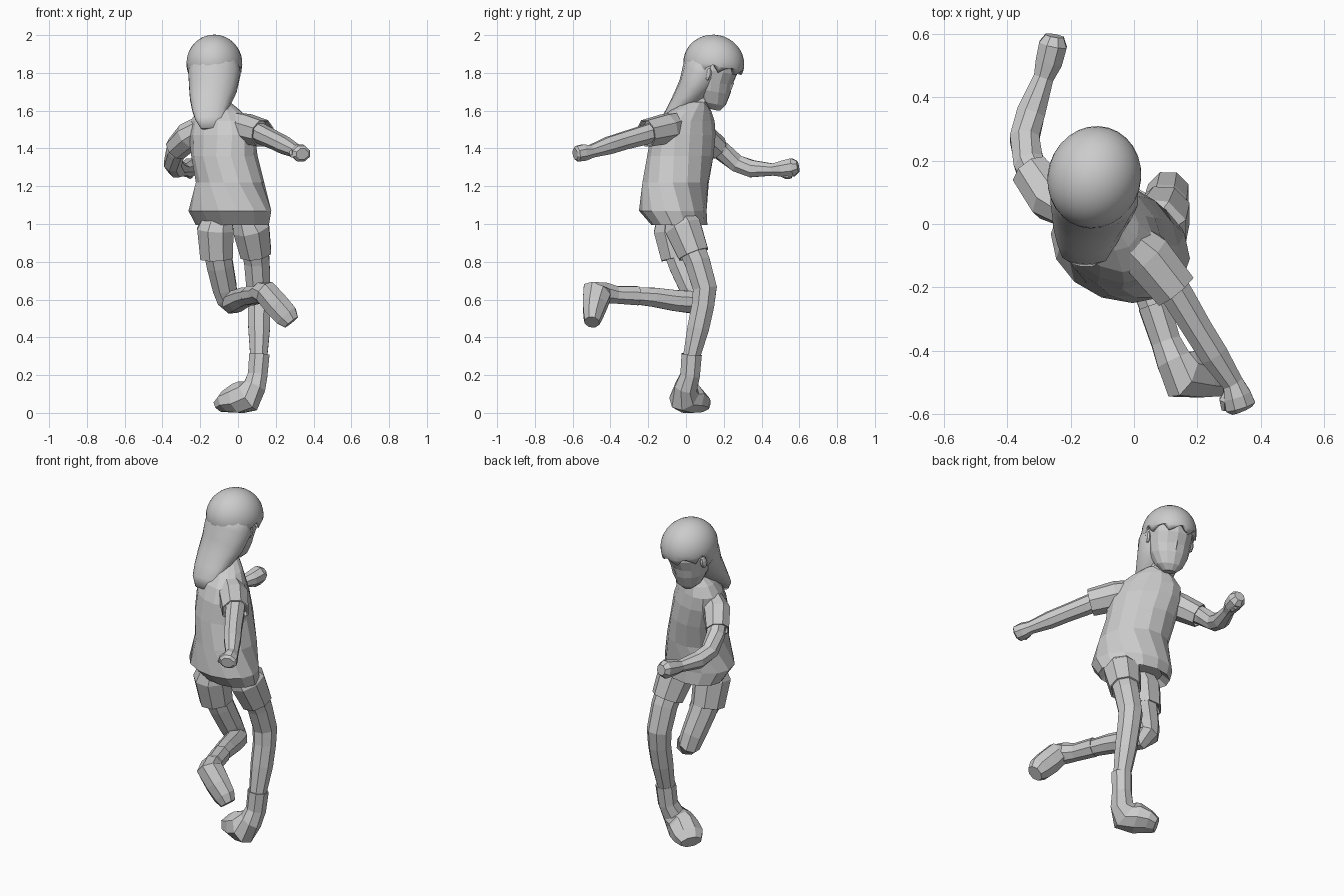
import bpy, bmesh, math
from mathutils import Vector, Matrix


def make(name, bm, smooth=False):
    bmesh.ops.recalc_face_normals(bm, faces=bm.faces)
    me = bpy.data.meshes.new(name)
    bm.to_mesh(me)
    bm.free()
    ob = bpy.data.objects.new(name, me)
    bpy.context.collection.objects.link(ob)
    if smooth:
        for p in me.polygons:
            p.use_smooth = True
    return ob


def loft(name, rings, n=10, smooth=False, cap=True):
    """Skin a list of elliptical rings: (centre, u, v)."""
    bm = bmesh.new()
    loops = []
    for c, u, v in rings:
        loop = []
        for i in range(n):
            a = 2 * math.pi * (i + 0.5) / n
            p = Vector(c) + Vector(u) * math.cos(a) + Vector(v) * math.sin(a)
            p.z = max(p.z, 0)              # soles are flat on the floor
            loop.append(bm.verts.new(p))
        loops.append(loop)
    for a, b in zip(loops, loops[1:]):
        for i in range(n):
            j = (i + 1) % n
            bm.faces.new((a[i], a[j], b[j], b[i]))
    if cap:
        bm.faces.new(loops[0])
        bm.faces.new(loops[-1])
    return make(name, bm, smooth)


def tube(name, pts, ref=(1, 0, 0), n=8, hem=False, smooth=False):
    """Path points (x, y, z, half_width[, half_thickness]); ref = width axis."""
    P = [Vector(p[:3]) for p in pts]
    rings = []
    for i, p in enumerate(pts):
        t = (P[min(i + 1, len(P) - 1)] - P[max(i - 1, 0)]).normalized()
        u = Vector(ref)
        u = (u - t * u.dot(t)).normalized() * 1.04
        v = t.cross(u)
        rings.append((P[i], u * p[3], v * p[-1]))
    if hem:                                # folded-in cloth edge
        c, u, v = rings[-1]
        back = (P[-2] - P[-1]).normalized() * 0.03
        rings += [(c, u * 0.9, v * 0.9), (c + back, u * 0.85, v * 0.85)]
    return loft(name, rings, n, smooth)


# Shirt body: x, y, z, half width, half depth, twist in degrees
shirt = [(-0.03, -0.04, 1.03, .16, .11, 20), (-0.03, -0.035, 0.995, .20, .14, 20),
         (-0.043, -0.07, 1.07, .225, .172, 20), (-0.042, -0.055, 1.22, .19, .168, 40),
         (-0.072, -0.03, 1.36, .19, .16, 45), (-0.085, -0.015, 1.47, .20, .142, 43),
         (-0.095, 0.0, 1.545, .185, .118, 42), (-0.10, 0.025, 1.60, .13, .09, 40),
         (-0.105, 0.05, 1.645, .065, .06, 40), (-0.105, 0.055, 1.63, .055, .05, 40)]
rings = []
for x, y, z, a, b, tw in shirt:
    c, s = math.cos(math.radians(tw)), math.sin(math.radians(tw))
    rings.append(((x, y, z), Vector((c, -s, 0)) * a, Vector((s, c, 0)) * b))
loft("shirt_body", rings, 14)

# Sleeves
tube("sleeve_right", [(-0.03, -0.04, 1.53, .065), (0.04, -0.10, 1.505, .08),
                      (0.13, -0.21, 1.48, .073)], (0, 0, 1), hem=True)
tube("sleeve_left", [(-0.19, 0.04, 1.515, .06), (-0.26, 0.08, 1.465, .074),
                     (-0.325, 0.165, 1.40, .064)], (0, 0, 1), hem=True)

# Arms with fists
tube("arm_right", [(0.08, -0.13, 1.50, .052), (0.14, -0.23, 1.468, .052), (0.20, -0.33, 1.44, .048),
                   (0.25, -0.41, 1.415, .047), (0.31, -0.50, 1.385, .035), (0.325, -0.54, 1.378, .045),
                   (0.335, -0.575, 1.372, .043, .05), (0.34, -0.587, 1.37, .03, .035)], (0, 0, 1))
tube("arm_left", [(-0.29, 0.11, 1.45, .05), (-0.33, 0.19, 1.385, .05), (-0.345, 0.27, 1.32, .048),
                  (-0.325, 0.35, 1.292, .047), (-0.285, 0.46, 1.288, .033), (-0.268, 0.51, 1.292, .044),
                  (-0.255, 0.565, 1.30, .05, .046), (-0.25, 0.593, 1.305, .03)], (0, 0, 1))
tube("thumb_right", [(0.30, -0.52, 1.385, .012), (0.285, -0.555, 1.375, .018), (0.285, -0.585, 1.36, .01)], n=6)
tube("thumb_left", [(-0.27, 0.49, 1.27, .012), (-0.255, 0.53, 1.255, .016), (-0.25, 0.56, 1.25, .01)], n=6)

# Shorts
tube("shorts_right", [(0.035, -0.05, 1.06, .065), (0.07, -0.015, 0.98, .10),
                      (0.095, 0.04, 0.84, .085)], hem=True)
tube("shorts_left", [(-0.10, -0.08, 1.06, .07), (-0.12, -0.075, 0.97, .10),
                     (-0.113, -0.045, 0.82, .09)], hem=True)

# Legs
tube("standing_leg", [(0.08, 0.0, 0.94, .075), (0.10, 0.06, 0.80, .07), (0.108, 0.10, 0.66, .066),
                      (0.112, 0.09, 0.57, .062), (0.112, 0.065, 0.45, .06), (0.11, 0.03, 0.30, .047)])
tube("raised_thigh", [(-0.12, -0.07, 0.92, .075), (-0.095, -0.02, 0.78, .072), (-0.07, 0.03, 0.66, .066),
                      (-0.055, 0.05, 0.60, .06), (-0.03, 0.03, 0.585, .06),
                      (0.0, -0.06, 0.595, .058), (0.035, -0.17, 0.612, .053), (0.065, -0.27, 0.62, .046)])

# Socks and shoes
tube("standing_foot", [(0.11, 0.03, 0.29, .045), (0.113, 0.03, 0.31, .056), (0.104, 0.022, 0.20, .054),
                       (0.086, 0.0, 0.135, .06, .064), (0.05, -0.01, 0.09, .075, .09),
                       (0.0, 0.022, 0.075, .085, .082), (-0.055, 0.055, 0.058, .085, .058),
                       (-0.09, 0.08, 0.038, .06, .038)], (.7, .7, 0))
tube("raised_foot", [(0.07, -0.28, 0.62, .045), (0.063, -0.255, 0.62, .052), (0.10, -0.37, 0.625, .048),
                     (0.125, -0.43, 0.635, .057), (0.15, -0.472, 0.635, .066, .082),
                     (0.205, -0.483, 0.57, .07, .066), (0.255, -0.493, 0.515, .066, .052),
                     (0.283, -0.498, 0.48, .045, .04)], (.75, 0, .66))

# Neck
tube("neck", [(-0.105, 0.045, 1.59, .05), (-0.11, 0.09, 1.67, .048), (-0.115, 0.13, 1.75, .05)])

# Head parts share one tilted frame
HEAD = (Matrix.Translation((-0.125, 0.147, 1.85)) @ Matrix.Rotation(math.radians(-16), 4, 'Z')
        @ Matrix.Rotation(math.radians(-12), 4, 'X'))
face = [(-.238, .055, .035, .03), (-.205, .04, .075, .068), (-.14, .02, .107, .10),
        (-.09, .015, .118, .105), (-.03, .01, .127, .125), (.06, 0, .12, .12)]
ob = loft("face", [((0, y, z + 3), (a, 0, 0), (0, b, 0)) for z, y, a, b in face], 14)
ob.data.transform(HEAD @ Matrix.Translation((0, 0, -3)))

bm = bmesh.new()
bmesh.ops.create_cone(bm, cap_ends=True, segments=4, radius1=.018, radius2=.006, depth=.05,
                      matrix=HEAD @ Matrix.Translation((0, .115, -.10)) @ Matrix.Rotation(math.radians(-25), 4, 'X'))
make("nose", bm)

for side, s in (("left", -1), ("right", 1)):
    bm = bmesh.new()
    bmesh.ops.create_uvsphere(bm, u_segments=8, v_segments=5, radius=1,
                              matrix=HEAD @ Matrix.Translation((s * .127, .015, -.055))
                              @ Matrix.Diagonal((.014, .022, .034, 1)))
    make("ear_" + side, bm)

# Hair cap: ball opened over the face with a wavy, parted fringe
bm = bmesh.new()
bmesh.ops.create_uvsphere(bm, u_segments=28, v_segments=18, radius=1,
                          matrix=Matrix.Diagonal((.147, .163, .152, 1)))
bmesh.ops.delete(bm, geom=[f for f in bm.faces
                           if f.calc_center_median().y > 0 and f.calc_center_median().z < -.035],
                 context='FACES')
for v in bm.verts:
    if v.is_boundary and v.co.y > 0.01:
        v.co.z += .022 * math.cos(9 * math.atan2(v.co.x, v.co.y)) + .012
bm.transform(HEAD)
hair = make("hair_cap", bm, True)
m = hair.modifiers.new("thickness", 'SOLIDIFY')
m.thickness = 0.018
m.offset = -1

# Long hair falling on the back
tube("long_hair", [(-0.125, 0.12, 1.90, .115, .10), (-0.125, 0.085, 1.80, .136, .105),
                   (-0.133, 0.042, 1.72, .125, .085), (-0.145, -0.01, 1.655, .108, .064),
                   (-0.15, -0.06, 1.60, .09, .044), (-0.15, -0.10, 1.555, .075, .028),
                   (-0.15, -0.12, 1.505, .045, .015)],
     n=14, smooth=True)
